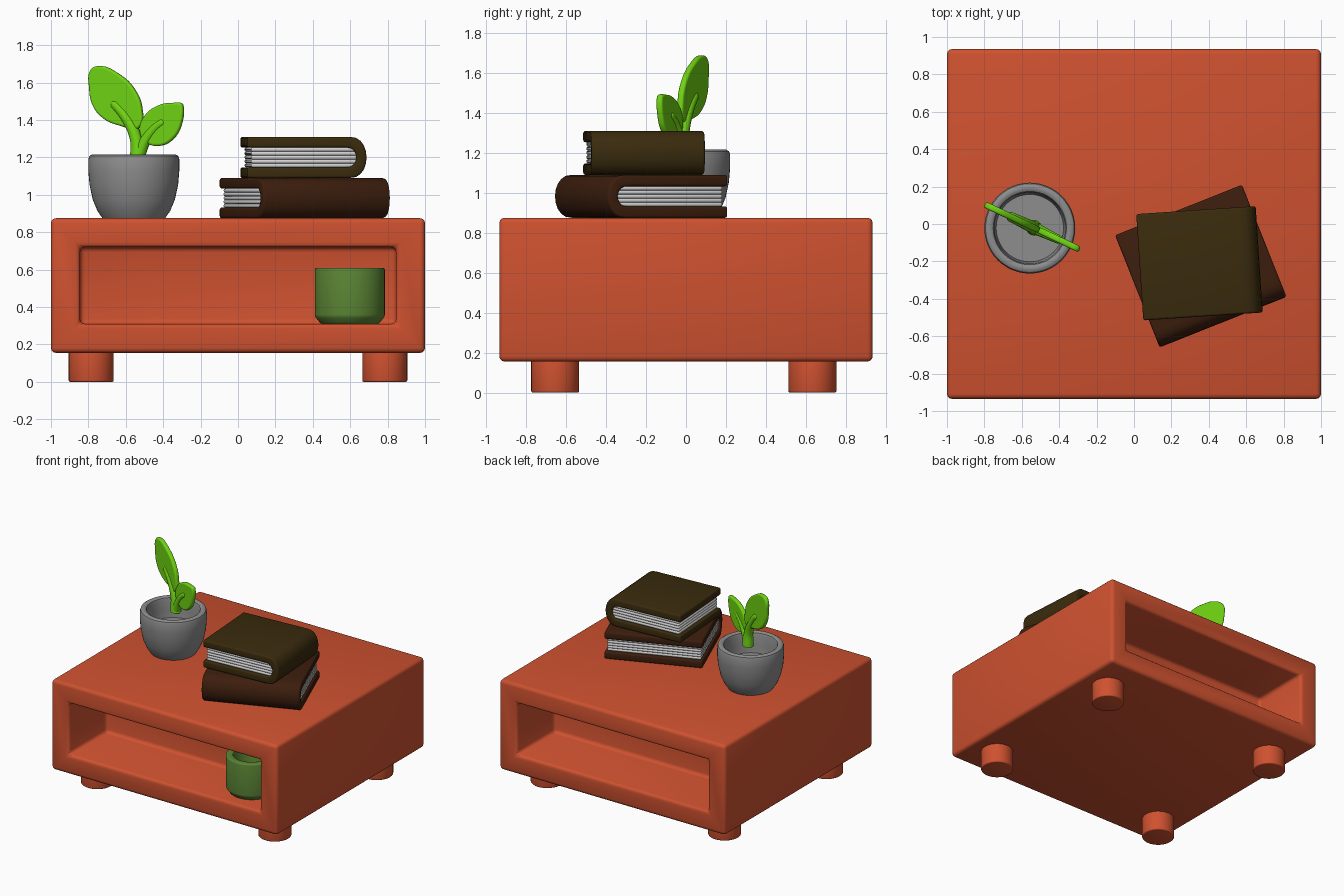
import bpy, bmesh, math
from mathutils import Matrix, Vector

if "Cube" in bpy.data.objects:
    bpy.data.objects.remove(bpy.data.objects["Cube"], do_unlink=True)


def material(name, r, g, b):
    m = bpy.data.materials.new(name)
    m.use_nodes = True
    m.diffuse_color = (r, g, b, 1)
    m.node_tree.nodes["Principled BSDF"].inputs["Base Color"].default_value = (r, g, b, 1)
    return m


ORANGE = material("orange paint", 0.62, 0.083, 0.029)
GREY = material("grey ceramic", 0.27, 0.27, 0.27)
GREEN = material("green ceramic", 0.105, 0.235, 0.035)
LEAF = material("leaf green", 0.16, 0.66, 0.006)
PAPER = material("paper", 0.65, 0.65, 0.65)
BROWN = material("brown cover", 0.046, 0.013, 0.004)
OLIVE = material("olive cover", 0.042, 0.024, 0.004)


def finish(data, name, mat, bevel=0, segments=3, matrix=Matrix()):
    """Link the data, round its edges, turn it into a mesh and smooth it."""
    data.materials.append(mat)
    ob = bpy.data.objects.new(name, data)
    bpy.context.collection.objects.link(ob)
    ob.matrix_world = matrix
    if bevel:
        mod = ob.modifiers.new("round", "BEVEL")
        mod.width, mod.segments, mod.limit_method = bevel, segments, "ANGLE"
    bpy.ops.object.select_all(action="DESELECT")
    ob.select_set(True)
    bpy.context.view_layer.objects.active = ob
    bpy.ops.object.convert(target="MESH")
    bpy.ops.object.shade_smooth_by_angle(angle=math.radians(35))
    return ob


def to_mesh(bm, name):
    bmesh.ops.recalc_face_normals(bm, faces=bm.faces)
    me = bpy.data.meshes.new(name)
    bm.to_mesh(me)
    bm.free()
    return me


def box(bm, size, centre):
    m = Matrix.Translation(centre) @ Matrix.Diagonal((*size, 1))
    return bmesh.ops.create_cube(bm, size=1, matrix=m)


def lathe(name, profile, mat, place, bevel=0):
    bm = bmesh.new()
    verts = [bm.verts.new((r, 0, z)) for r, z in profile]
    edges = [bm.edges.new(pair) for pair in zip(verts, verts[1:])]
    bmesh.ops.spin(bm, geom=verts + edges, cent=(0, 0, 0), axis=(0, 0, 1),
                   angle=math.tau, steps=48)
    bmesh.ops.remove_doubles(bm, verts=bm.verts, dist=0.0005)
    return finish(to_mesh(bm, name), name, mat, bevel, 3, Matrix.Translation(place))


# Cabinet with an open compartment at the front and at the back
bm = bmesh.new()
box(bm, (2, 1.87, 0.72), (0, 0, 0.515))
ends = [f for f in bm.faces if abs(f.normal.y) > 0.9]
bmesh.ops.inset_individual(bm, faces=ends, thickness=0.155, use_even_offset=True)
pushed = bmesh.ops.extrude_discrete_faces(bm, faces=ends)["faces"]
for face in pushed:
    side = math.copysign(1, face.calc_center_median().y)
    bmesh.ops.translate(bm, verts=face.verts, vec=(0, -0.48 * side, 0))
finish(to_mesh(bm, "cabinet"), "cabinet", ORANGE, bevel=0.027)

# Feet
for side, x in (("right", -0.785), ("left", 0.785)):
    for end, y in (("front", -0.655), ("back", 0.633)):
        lathe(f"{end}_{side}_foot", [(0, 0), (0.12, 0), (0.12, 0.18), (0, 0.18)],
              ORANGE, (x, y, 0), bevel=0.008)

# Cup in the front compartment
lathe("cup", [(0, 0), (0.155, 0), (0.187, 0.04), (0.187, 0.3), (0.135, 0.3),
              (0.135, 0.05), (0, 0.05)], GREEN, (0.598, -0.68, 0.31), bevel=0.01)

# Plant pot
lathe("plant_pot", [(0, 0), (0.168, 0), (0.195, 0.04), (0.22, 0.1), (0.237, 0.18),
                    (0.243, 0.25), (0.243, 0.315), (0.237, 0.333), (0.224, 0.341),
                    (0.208, 0.341), (0.196, 0.333), (0.19, 0.315), (0.188, 0.24),
                    (0.18, 0.18), (0, 0.18)],
      GREY, (-0.557, -0.022, 0.875))

# Plant: leaves and stems lie in one turned upright plane
TURN = math.radians(-25.4)
PLANT = (Matrix.Translation((-0.54, -0.018, 0)) @ Matrix.Rotation(TURN, 4, "Z")
         @ Matrix.Rotation(math.pi / 2, 4, "X"))


def plant_curve(name, points, radii=None):
    cu = bpy.data.curves.new(name, "CURVE")
    sp = cu.splines.new("BEZIER")
    sp.bezier_points.add(len(points) - 1)
    for i, (p, (x, z)) in enumerate(zip(sp.bezier_points, points)):
        p.co = ((x + 0.54) / math.cos(TURN), z, 0)
        p.handle_left_type = p.handle_right_type = "AUTO"
        p.radius = radii[i] if radii else 1
    cu.resolution_u = 6
    if radii:
        cu.dimensions, cu.bevel_depth = "3D", 1
        cu.bevel_resolution, cu.use_fill_caps = 4, True
    else:
        cu.dimensions, cu.fill_mode = "2D", "BOTH"
        sp.use_cyclic_u = True
        cu.extrude, cu.bevel_depth, cu.offset = 0.005, 0.012, -0.012
        cu.bevel_resolution = 3
    return finish(cu, name, LEAF, matrix=PLANT)


plant_curve("large_leaf", [(-0.525, 1.36), (-0.513, 1.46), (-0.55, 1.56), (-0.635, 1.645),
                           (-0.75, 1.688), (-0.787, 1.665), (-0.793, 1.57),
                           (-0.775, 1.48), (-0.72, 1.41), (-0.63, 1.37)])
plant_curve("small_leaf", [(-0.295, 1.48), (-0.3, 1.385), (-0.345, 1.3), (-0.42, 1.262),
                           (-0.495, 1.285), (-0.523, 1.345), (-0.495, 1.425),
                           (-0.42, 1.48), (-0.345, 1.492), (-0.303, 1.49)])
plant_curve("large_stem", [(-0.535, 1.195), (-0.545, 1.3), (-0.59, 1.4), (-0.66, 1.485),
                           (-0.677, 1.5)], [0.042, 0.033, 0.03, 0.026, 0.012])
plant_curve("small_stem", [(-0.535, 1.2), (-0.5, 1.28), (-0.45, 1.35), (-0.4, 1.39),
                           (-0.385, 1.4)], [0.036, 0.03, 0.026, 0.023, 0.01])


def half_round(x, rx, rz, mid, steps=10):
    angles = [math.pi * (0.5 - i / steps) for i in range(steps + 1)]
    return [(x + rx * max(math.cos(a), 0) ** 0.85, mid + rz * math.sin(a)) for a in angles]


def book(name, mat, depth, length, thick, place, angle):
    """Spine on local +x, running along local y."""
    matrix = Matrix.Translation(place) @ Matrix.Rotation(math.radians(angle), 4, "Z")
    board, mid, half = 0.057, thick / 2, depth / 2
    outer = half_round(half - 0.09, 0.09, mid, mid)
    inner = half_round(half - 0.11, 0.055, mid - board, mid)
    # Cover: one wrapped section pulled along the spine
    bm = bmesh.new()
    section = ([(-half, thick)] + outer + [(-half, 0), (-half, board)]
               + inner[::-1] + [(-half, thick - board)])
    face = bm.faces.new([bm.verts.new((x, -length / 2, z)) for x, z in section])
    pulled = bmesh.ops.extrude_face_region(bm, geom=[face])["geom"]
    bmesh.ops.translate(bm, vec=(0, length, 0),
                        verts=[v for v in pulled if isinstance(v, bmesh.types.BMVert)])
    finish(to_mesh(bm, name), name + "_cover", mat, 0.012, 3, matrix)
    # Pages: a stack of rounded layers
    bm = bmesh.new()
    layers = 5
    step = (thick - 2 * board) / layers
    start, stop = -half + 0.022, half - 0.04
    for i in range(layers):
        box(bm, (stop - start, length - 0.03, step),
            ((start + stop) / 2, 0, board + step * (i + 0.5)))
    finish(to_mesh(bm, name), name + "_pages", PAPER, step * 0.42, 3, matrix)


# Stacked books
book("lower_book", BROWN, 0.645, 0.73, 0.215, (0.357, -0.225, 0.875), 21.7 - 90)
book("upper_book", OLIVE, 0.64, 0.57, 0.22, (0.35, -0.21, 1.09), 3.8)
